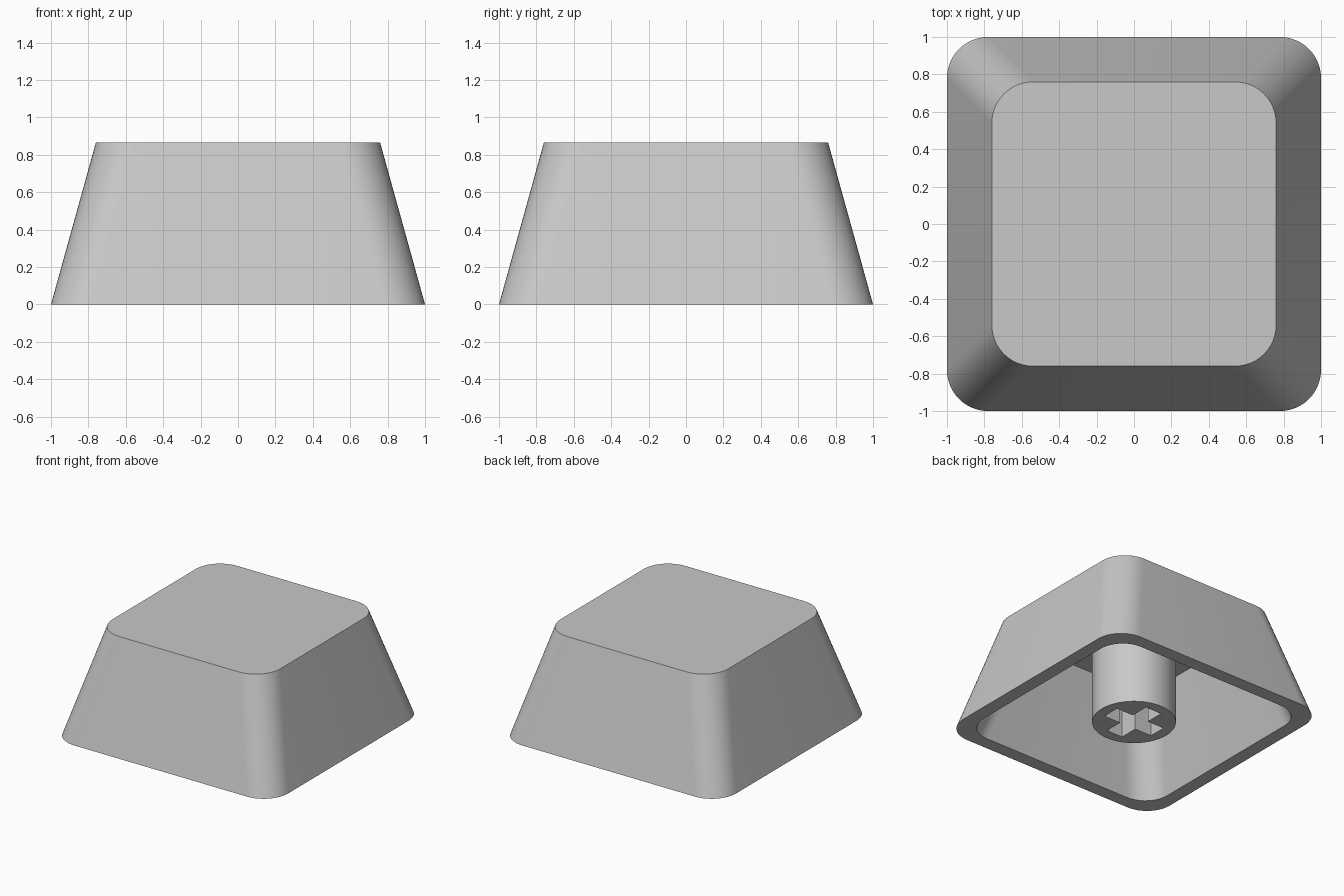
import bpy, bmesh, math

if "Cube" in bpy.data.objects:
    bpy.data.objects.remove(bpy.data.objects["Cube"])

grey = bpy.data.materials.new("light grey plastic")
grey.diffuse_color = (0.58, 0.58, 0.58, 1)
grey.use_nodes = True
grey.node_tree.nodes["Principled BSDF"].inputs["Base Color"].default_value = grey.diffuse_color


def rounded_square(half, radius, z, segments=12):
    """Points of a rounded square at height z, counter-clockwise."""
    points = []
    for corner in range(4):
        mid = math.radians(45 + 90 * corner)
        cx = math.copysign(half - radius, math.cos(mid))
        cy = math.copysign(half - radius, math.sin(mid))
        for i in range(segments + 1):
            a = math.radians(90 * corner + 90 * i / segments)
            points.append((cx + radius * math.cos(a), cy + radius * math.sin(a), z))
    return points


def circle(radius, z, count=64):
    return [(radius * math.cos(2 * math.pi * i / count),
             radius * math.sin(2 * math.pi * i / count), z) for i in range(count)]


def cross(reach, half_width, z):
    points = []
    for i in range(4):
        c, s = round(math.cos(i * math.pi / 2)), round(math.sin(i * math.pi / 2))
        for x, y in ((reach, -half_width), (reach, half_width), (half_width, half_width)):
            points.append((c * x - s * y, s * x + c * y, z))
    return points


def add_ring(bm, points):
    return [bm.verts.new(p) for p in points]


def bridge(bm, a, b):
    for i in range(len(a)):
        j = (i + 1) % len(a)
        bm.faces.new((a[i], a[j], b[j], b[i]))


def finish(bm, name):
    bmesh.ops.recalc_face_normals(bm, faces=bm.faces)
    mesh = bpy.data.meshes.new(name)
    bm.to_mesh(mesh)
    bm.free()
    mesh.materials.append(grey)
    obj = bpy.data.objects.new(name, mesh)
    bpy.context.collection.objects.link(obj)
    bpy.ops.object.select_all(action='DESELECT')
    obj.select_set(True)
    bpy.context.view_layer.objects.active = obj
    bpy.ops.object.shade_smooth_by_angle(angle=math.radians(30))


# Hollow tapered shell: top plate, outer walls, bottom rim, inner walls, ceiling
bm = bmesh.new()
rings = [add_ring(bm, rounded_square(*r)) for r in (
    (0.76, 0.22, 0.865), (1.0, 0.22, 0.0), (0.89, 0.21, 0.0), (0.66, 0.21, 0.77))]
for lower, upper in zip(rings, rings[1:]):
    bridge(bm, lower, upper)
bm.faces.new(rings[0])
bm.faces.new(rings[-1])
finish(bm, "cap_shell")

# Round stem under the ceiling with a cross-shaped socket
CEILING, SOCKET_DEPTH = 0.78, 0.45
bm = bmesh.new()
stem_bottom = add_ring(bm, circle(0.311, 0))
stem_top = add_ring(bm, circle(0.311, CEILING))
slot_bottom = add_ring(bm, cross(0.225, 0.0725, 0))
slot_top = add_ring(bm, cross(0.225, 0.0725, SOCKET_DEPTH))
bridge(bm, stem_bottom, stem_top)
bridge(bm, slot_bottom, slot_top)
bm.faces.new(stem_top)
bm.faces.new(slot_top)
# End face of the stem, leaving the cross open
edges = [e for e in bm.edges if all(v.co.z == 0 for v in e.verts)]
bmesh.ops.triangle_fill(bm, edges=edges, use_beauty=True, normal=(0, 0, -1))
finish(bm, "stem")
